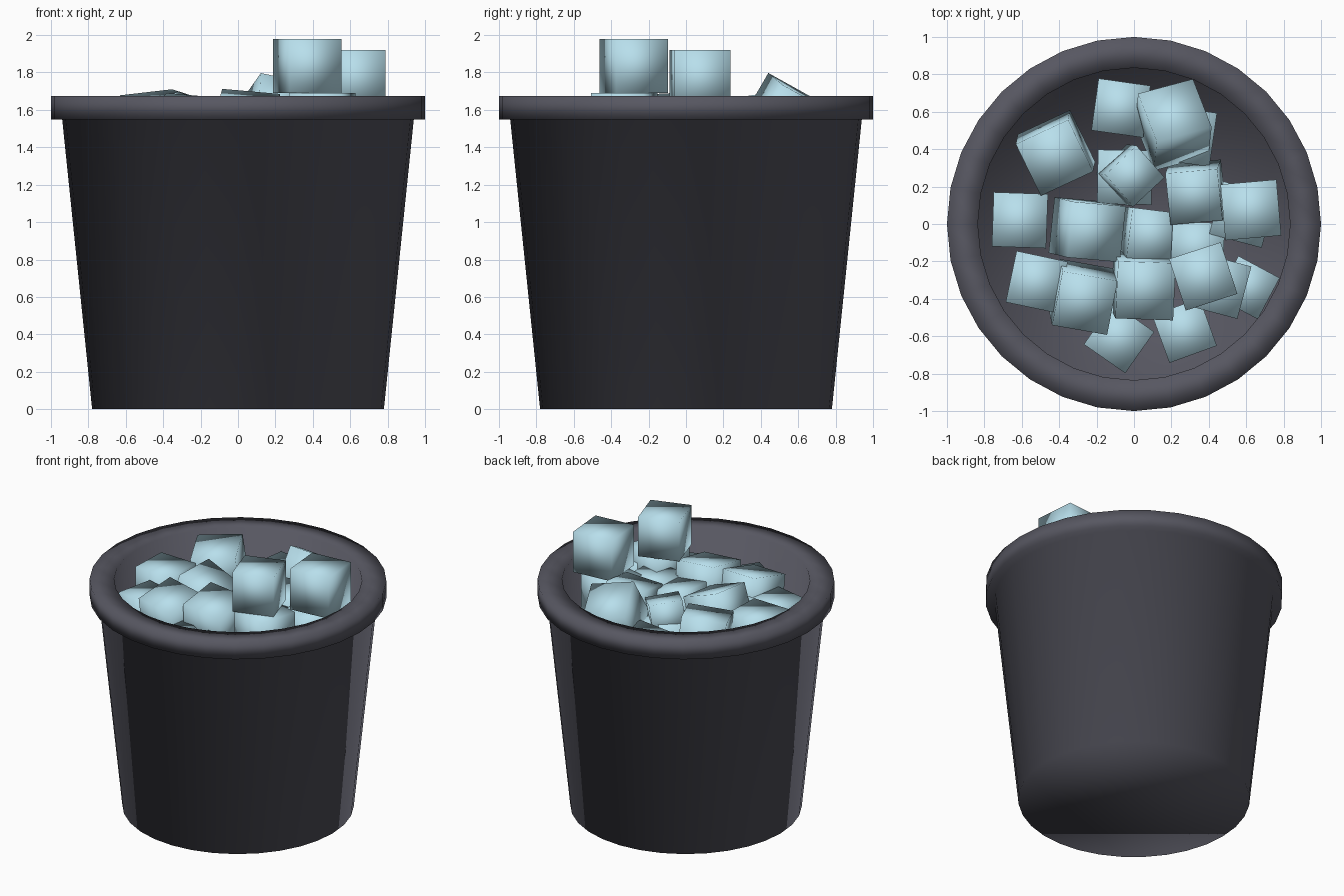
import bpy, bmesh, math
from mathutils import Vector

if "Cube" in bpy.data.objects:
    bpy.data.objects.remove(bpy.data.objects["Cube"])


def material(name, color):
    m = bpy.data.materials.new(name)
    m.diffuse_color = color
    m.use_nodes = True
    m.node_tree.nodes["Principled BSDF"].inputs["Base Color"].default_value = m.diffuse_color
    return m


def finish(name, bm, mat):
    bmesh.ops.recalc_face_normals(bm, faces=bm.faces)
    for f in bm.faces:
        f.smooth = True
    me = bpy.data.meshes.new(name)
    bm.to_mesh(me)
    bm.free()
    me.materials.append(mat)
    ob = bpy.data.objects.new(name, me)
    bpy.context.collection.objects.link(ob)
    return ob


def lathe(name, profile, mat, closed=False, segs=32):
    """Turn an (r, z) profile around z; open ends get flat caps."""
    bm = bmesh.new()
    rings = [[bm.verts.new((r * math.cos(2 * math.pi * i / segs),
                            r * math.sin(2 * math.pi * i / segs), z))
              for i in range(segs)] for r, z in profile]
    pairs = list(zip(rings, rings[1:]))
    if closed:
        pairs.append((rings[-1], rings[0]))
    else:
        bm.faces.new(rings[0])
        bm.faces.new(rings[-1])
    for a, b in pairs:
        for i in range(segs):
            j = (i + 1) % segs
            bm.faces.new((a[i], a[j], b[j], b[i]))
    return finish(name, bm, mat)


dark = material("dark_plastic", (0.095, 0.095, 0.12, 1))
ice = material("ice", (0.48, 0.74, 0.84, 1))

# Bucket: tapered wall, overhanging square rim, recessed floor
lathe("bucket", [(0.78, 0), (0.94, 1.55), (1.0, 1.55), (1.0, 1.675),
                 (0.835, 1.675), (0.835, 1.2)], dark)

# Ice cubes: centre x, y, z, size, tilt x, tilt y, turn z (degrees)
cubes = [
    (0.37, -0.28, 1.835, 0.29, 0, 0, 18),
    (0.625, 0.075, 1.77, 0.30, 0, 0, 5),
    (0.45, -0.33, 1.545, 0.29, 0, 0, -15),
    (0.21, 0.53, 1.56, 0.31, -28, 12, 15),
    (-0.42, 0.38, 1.52, 0.31, 8, -6, 25),
    (-0.61, 0.02, 1.47, 0.29, 0, 0, -2),
    (-0.25, -0.03, 1.50, 0.30, 3, 20, -5),
    (0.09, -0.06, 1.45, 0.27, 0, 8, -7),
    (-0.52, -0.31, 1.42, 0.28, 0, 0, -12),
    (-0.27, -0.39, 1.50, 0.30, 12, 5, -10),
    (0.05, -0.33, 1.52, 0.31, 10, 5, -2),
    (-0.08, -0.61, 1.38, 0.27, 0, 0, -35),
    (0.27, -0.57, 1.38, 0.27, 0, 0, 20),
    (0.61, -0.34, 1.45, 0.25, 0, 0, -28),
    (0.34, -0.13, 1.44, 0.28, 0, 0, -3),
    (0.33, 0.17, 1.49, 0.28, 10, -5, 5),
    (-0.07, 0.62, 1.40, 0.28, 0, 0, -8),
    (-0.05, 0.25, 1.36, 0.29, 0, 0, -1),
    (-0.02, 0.26, 1.52, 0.23, 10, 8, 43),
    (0.58, 0.05, 1.44, 0.29, 0, 0, -15),
    (0.28, 0.47, 1.37, 0.29, 0, 0, -8),
]
for n, (x, y, z, s, rx, ry, rz) in enumerate(cubes, 1):
    bm = bmesh.new()
    bmesh.ops.create_cube(bm, size=s)
    ob = finish(f"ice_cube_{n}", bm, ice)
    ob.location = Vector((x, y, z))
    ob.rotation_euler = [math.radians(a) for a in (rx, ry, rz)]
